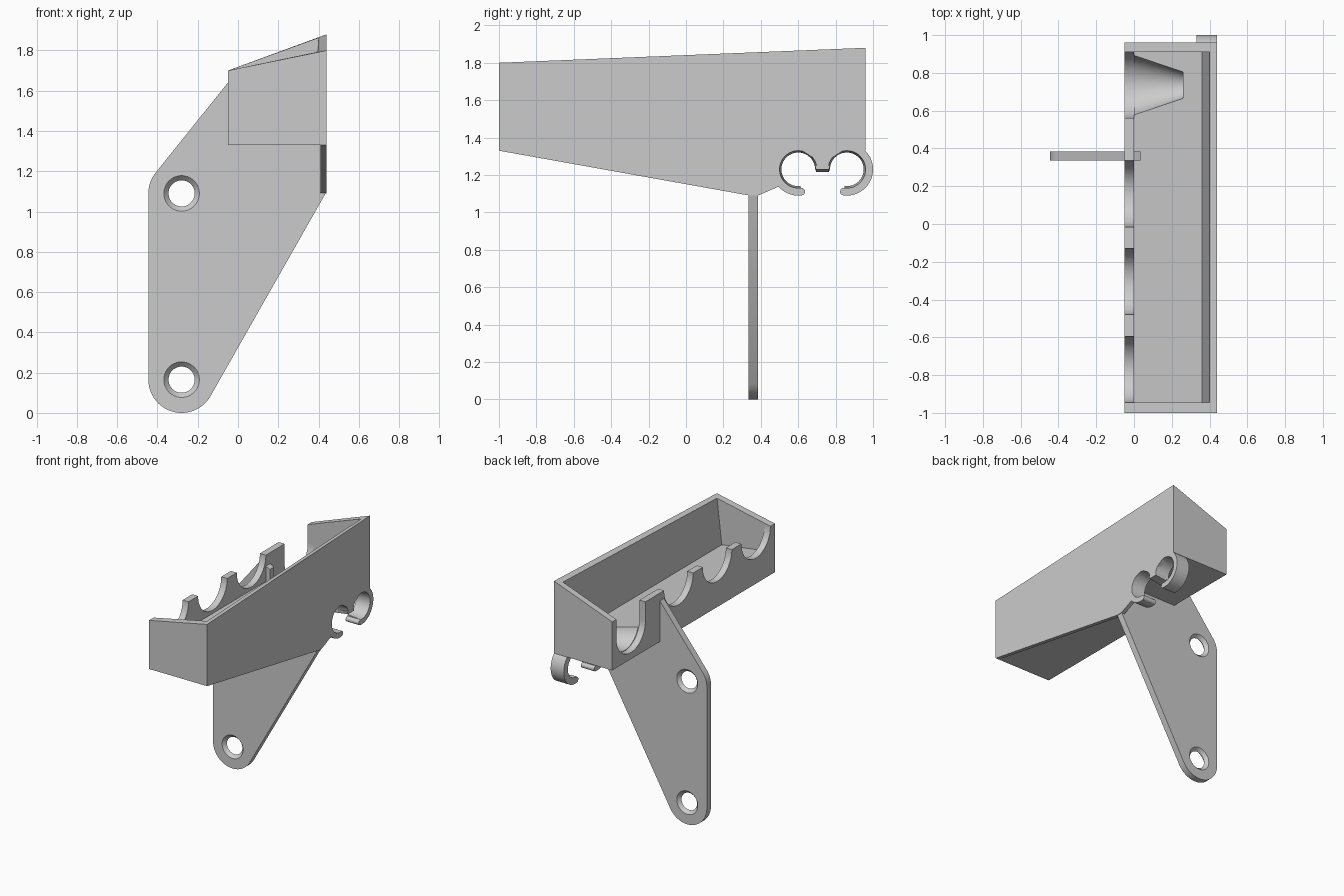
import bpy
import bmesh
from math import cos, sin, radians

cube = bpy.data.objects.get("Cube")
if cube:
    bpy.data.objects.remove(cube, do_unlink=True)

grey = bpy.data.materials.new("light_grey")
grey.use_nodes = True
colour = (0.6, 0.6, 0.6, 1)
grey.diffuse_color = colour
grey.node_tree.nodes["Principled BSDF"].inputs["Base Color"].default_value = colour


def loft(name, rings):
    """Join equal-length point rings into a closed solid."""
    bm = bmesh.new()
    loops = [[bm.verts.new(p) for p in ring] for ring in rings]
    n = len(loops[0])
    for a, b in zip(loops, loops[1:]):
        for i in range(n):
            j = (i + 1) % n
            bm.faces.new((a[i], a[j], b[j], b[i]))
    bm.faces.new(loops[0])
    bm.faces.new(loops[-1])
    bmesh.ops.recalc_face_normals(bm, faces=bm.faces)
    mesh = bpy.data.meshes.new(name)
    bm.to_mesh(mesh)
    bm.free()
    mesh.materials.append(grey)
    obj = bpy.data.objects.new(name, mesh)
    bpy.context.collection.objects.link(obj)
    return obj


def along_x(name, profile, x0, x1):
    return loft(name, [[(x, y, z) for y, z in profile] for x in (x0, x1)])


def along_y(name, profile, y0, y1):
    """Extrude an x-z profile, which may vary with y."""
    return loft(name, [[(x, y, z) for x, z in profile(y)] for y in (y0, y1)])


def arc(cy, cz, r, a0, a1, steps=32):
    angles = [radians(a0 + (a1 - a0) * i / steps) for i in range(steps + 1)]
    return [(cy + r * cos(a), cz + r * sin(a)) for a in angles]


def circle(cy, cz, r, steps=40):
    return arc(cy, cz, r, 0, 360, steps)[:-1]


def activate(obj):
    bpy.ops.object.select_all(action='DESELECT')
    obj.select_set(True)
    bpy.context.view_layer.objects.active = obj


def cut(obj, cutter):
    cutter.hide_render = True
    mod = obj.modifiers.new("cut", 'BOOLEAN')
    mod.operation = 'DIFFERENCE'
    mod.solver = 'EXACT'
    mod.object = cutter
    activate(obj)
    bpy.ops.object.modifier_apply(modifier=mod.name)
    bpy.data.objects.remove(cutter, do_unlink=True)


def smooth(obj):
    activate(obj)
    bpy.ops.object.shade_smooth_by_angle(angle=radians(30))


# Tray extents: left, right, front, back, underside, left rim, inner front and back
L, R, F, B, BASE, RIM = -0.05, 0.44, -1.0, 0.96, 1.33, 1.70
F_IN, B_IN = -0.945, 0.91


def rim(x, y):
    """Rim height, rising to the right and to the back."""
    right = 1.80 + 0.08 * (y - F) / (B - F)
    return RIM + (right - RIM) * (x - L) / (R - L)


# End walls
def end_section(y):
    return [(L, BASE), (R, BASE), (R, rim(R, y)), (L, RIM)]


along_y("front_wall", end_section, F, F_IN)
along_y("back_wall", end_section, B_IN, B)

# Right wall with a sloping inner face
along_y("right_wall",
        lambda y: [(0.36, BASE), (R, BASE), (R, rim(R, y)), (0.4, rim(0.4, y)), (0.36, 1.45)],
        F_IN, B_IN)

# Left wall with a deep notch and three scallops
edge = [(F_IN, BASE), (B_IN, BASE)] + arc(0.735, 1.555, 0.175, 360, 180)
for y in (0.16, -0.305, -0.77):
    edge += arc(y, RIM, 0.175, 360, 180)
edge.insert(edge.index((0.16 + 0.175, RIM)), (0.56, RIM))
smooth(along_x("left_wall", edge, L, 0))

# Floor with a trough leading to the notch
floor = along_y("floor", lambda y: [(0, BASE), (0.36, BASE), (0.36, 1.45), (0, 1.50)],
                F_IN, B_IN)
cut(floor, loft("trough", [
    [(-0.02, y, z) for y, z in circle(0.735, 1.555, 0.172)],
    [(0.26, y, z) for y, z in circle(0.735, 1.47, 0.07)]]))
smooth(floor)

# Mounting plate
outline = (arc(-0.28, 0.165, 0.165, -30, -180)
           + arc(-0.28, 1.09, 0.165, 180, 142, 10)
           + [(-0.05, 1.64), (0.035, 1.60), (0.035, 1.36), (0.435, 1.36), (0.435, 1.09)])
plate = loft("mounting_plate", [[(x, y, z) for x, z in outline] for y in (0.335, 0.385)])

# Screw holes, countersunk on both faces
for z in (0.165, 1.09):
    cut(plate, loft("screw_hole", [
        [(x, y, h) for x, h in circle(-0.28, z, r)]
        for y, r in ((0.33, 0.093), (0.36, 0.065), (0.39, 0.093))]))
smooth(plate)

# Thin rib under the right wall
along_x("rib", [(F, BASE), (0.34, 1.09), (0.385, 1.09), (0.5, 1.14),
                (0.475, 1.2), (0.48, 1.29), (0.52, BASE)], 0.41, R)

# Pair of open clips with tapered bores and rounded tips
CZ = 1.23
for side, cy, start, end in (("front", 0.60, 0, 278), ("back", 0.86, 180, -98)):
    smooth(loft(side + "_clip", [
        [(x, y, z) for y, z in arc(cy, CZ, 0.14, start, end, 48) + arc(cy, CZ, bore, end, start, 48)]
        for x, bore in ((0.33, 0.09), (R, 0.1))]))
    tip = arc(cy, CZ, 0.12, end, end, 1)[0]
    smooth(along_x(side + "_clip_tip", circle(*tip, 0.02, 16), 0.33, R))

# Bridge between the clips and web above it
loft("clip_bridge", [
    [(x, y, z) for y, z in ((0.69, 1.25), (0.695, low), (0.765, low), (0.77, 1.25))]
    for x, low in ((0.33, 1.215), (R, 1.23))])
along_x("clip_web", [(0.62, BASE), (0.73, 1.26), (0.84, BASE)], 0.41, R)
